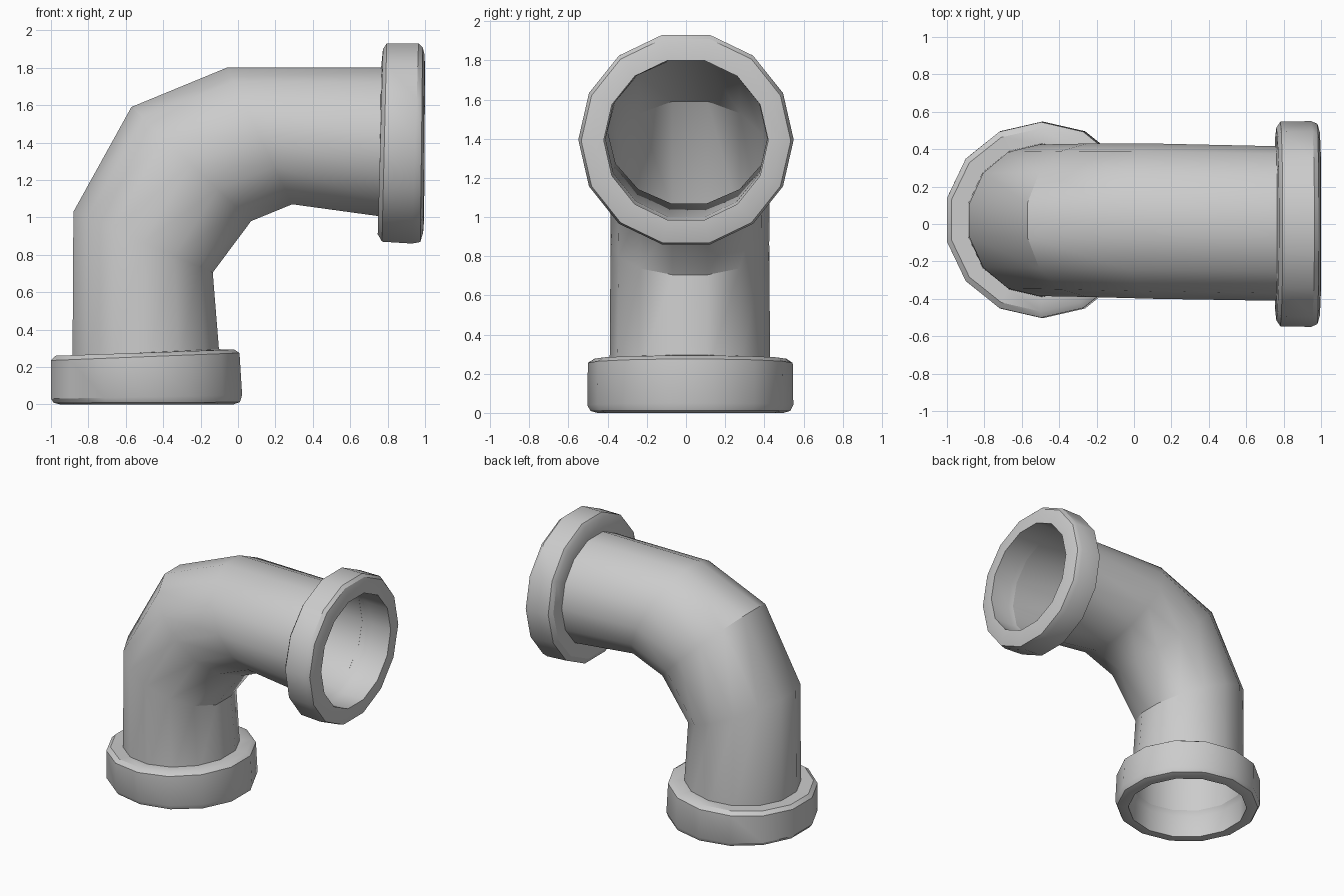
import bpy, bmesh, math
from mathutils import Vector

SIDES = 14
FLAT = math.cos(math.pi / SIDES)


def loft(name, sections):
    """Skin rings given as (outer-bend x, z, inner-bend x, z, y centre, y radius)."""
    bm = bmesh.new()
    rings = []
    for ox, oz, ix, iz, yc, ry in sections:
        outer, inner = Vector((ox, 0, oz)), Vector((ix, 0, iz))
        mid, u = (outer + inner) / 2, (outer - inner) / 2 / FLAT
        ring = []
        for i in range(SIDES):
            a = math.tau * i / SIDES
            ring.append(bm.verts.new(mid + u * math.sin(a) + Vector((0, yc + ry * math.cos(a), 0))))
        rings.append(ring)
    for r0, r1 in zip(rings, rings[1:]):
        for i in range(SIDES):
            j = (i + 1) % SIDES
            bm.faces.new((r0[i], r0[j], r1[j], r1[i]))
    bmesh.ops.recalc_face_normals(bm, faces=bm.faces)
    mesh = bpy.data.meshes.new(name)
    bm.to_mesh(mesh)
    bm.free()
    obj = bpy.data.objects.new(name, mesh)
    bpy.context.collection.objects.link(obj)
    bpy.ops.object.select_all(action='DESELECT')
    obj.select_set(True)
    bpy.context.view_layer.objects.active = obj
    bpy.ops.object.shade_smooth_by_angle(angle=math.radians(32))
    return obj


# Bent pipe, a single open wall
pipe_start = (-0.885, 0.21, -0.095, 0.21, 0.02, 0.41)
pipe_end = (0.80, 1.80, 0.80, 1.0, 0.002, 0.413)
loft("elbow_pipe", [
    pipe_start,
    (-0.88, 1.03, -0.135, 0.705, 0.02, 0.405),
    (-0.57, 1.59, 0.07, 0.98, 0.02, 0.41),
    (-0.06, 1.80, 0.29, 1.07, 0.015, 0.415),
    pipe_end,
])

# Lower collar: shoulder, bevelled outside, underside, bore, inner ledge
loft("lower_collar", [
    (-0.885, 0.26, -0.10, 0.295, 0.02, 0.41),
    (-0.975, 0.26, -0.02, 0.293, 0.022, 0.49),
    (-1.0, 0.235, 0.008, 0.275, 0.022, 0.523),
    (-1.0, 0.03, 0.022, 0.05, 0.022, 0.526),
    (-0.985, 0.008, 0.01, 0.012, 0.022, 0.51),
    (-0.95, 0.0, -0.025, 0.0, 0.022, 0.475),
    (-0.905, 0.0, -0.07, 0.0, 0.022, 0.43),
    (-0.905, 0.17, -0.075, 0.17, 0.022, 0.43),
    pipe_start,
])

# Side collar, slightly skewed
loft("side_collar", [
    (0.765, 1.80, 0.755, 1.005, 0.002, 0.413),
    (0.775, 1.90, 0.747, 0.91, 0.0, 0.515),
    (0.795, 1.93, 0.77, 0.87, 0.0, 0.547),
    (0.965, 1.93, 0.93, 0.86, 0.0, 0.55),
    (0.987, 1.91, 0.975, 0.868, 0.0, 0.535),
    (0.997, 1.87, 0.99, 0.92, 0.0, 0.49),
    (1.0, 1.80, 0.995, 0.985, 0.0, 0.42),
    (0.84, 1.80, 0.84, 0.985, 0.0, 0.42),
    pipe_end,
])
